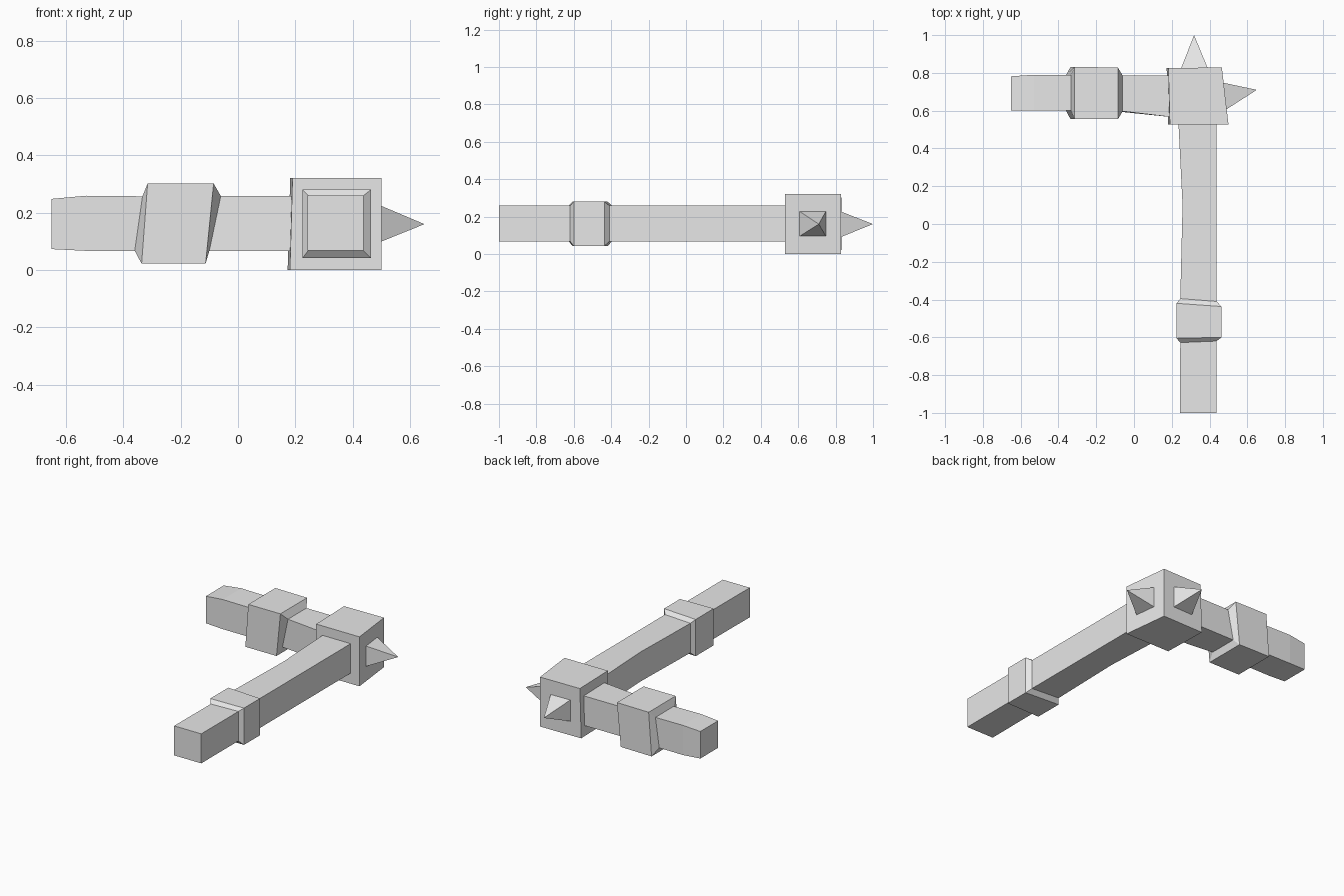
import bpy
import bmesh

cube = bpy.data.objects.get("Cube")
if cube:
    bpy.data.objects.remove(cube, do_unlink=True)

# One plain grey for every part
grey = bpy.data.materials.new("light grey")
grey.use_nodes = True
grey.diffuse_color = (0.8, 0.8, 0.8, 1)
grey.node_tree.nodes["Principled BSDF"].inputs["Base Color"].default_value = (0.8, 0.8, 0.8, 1)


def loft(name, rings, tip=None):
    """Skin four-cornered rings, closing the far end with a cap or a point."""
    bm = bmesh.new()
    loops = [[bm.verts.new(p) for p in ring] for ring in rings]
    bm.faces.new(loops[0])
    for a, b in zip(loops, loops[1:]):
        for i in range(4):
            j = (i + 1) % 4
            bm.faces.new((a[i], a[j], b[j], b[i]))
    last = loops[-1]
    if tip:
        point = bm.verts.new(tip)
        for i in range(4):
            bm.faces.new((last[i], last[(i + 1) % 4], point))
    else:
        bm.faces.new(last)
    bmesh.ops.recalc_face_normals(bm, faces=bm.faces)
    mesh = bpy.data.meshes.new(name)
    bm.to_mesh(mesh)
    bm.free()
    mesh.materials.append(grey)
    obj = bpy.data.objects.new(name, mesh)
    bpy.context.collection.objects.link(obj)
    return obj


def arm_ring(low, high, y0, y1, z0, z1):
    """Section across x, leaning from low (bottom) to high (top)."""
    return [(low, y0, z0), (low, y1, z0), (high, y1, z1), (high, y0, z1)]


def handle_ring(left, right, x0, x1, z0=0.068, z1=0.259):
    """Section across y, skewed between its two sides."""
    return [(x0, left, z0), (x1, right, z0), (x1, right, z1), (x0, left, z1)]


# Handle with its raised collar
loft("handle", [
    handle_ring(-1, -1, 0.243, 0.437),
    handle_ring(-0.628, -0.62, 0.245, 0.437),
    handle_ring(-0.605, -0.6, 0.225, 0.463, 0.042, 0.28),
    handle_ring(-0.42, -0.437, 0.225, 0.463, 0.042, 0.28),
    handle_ring(-0.395, -0.41, 0.245, 0.437),
    handle_ring(0.1, 0.1, 0.257, 0.437),
    handle_ring(0.54, 0.54, 0.235, 0.437),
])

# Side arm with its leaning collar
loft("side_arm", [
    arm_ring(-0.65, -0.65, 0.6, 0.782, 0.073, 0.248),
    arm_ring(-0.53, -0.53, 0.6, 0.79, 0.067, 0.259),
    arm_ring(-0.36, -0.333, 0.6, 0.788, 0.067, 0.257),
    arm_ring(-0.336, -0.315, 0.555, 0.832, 0.022, 0.302),
    arm_ring(-0.113, -0.085, 0.555, 0.828, 0.022, 0.302),
    arm_ring(-0.1, -0.06, 0.597, 0.786, 0.067, 0.258),
    arm_ring(0.19, 0.19, 0.567, 0.786, 0.067, 0.258),
])

# Head block, with its outer side slanted
loft("head_block", [
    [(left, 0.528, z), (0.5, 0.528, z), (0.465, 0.829, z), (left - 0.008, 0.825, z)]
    for left, z in ((0.181, 0), (0.19, 0.32))
])

# Pyramid spikes on the back and outer side of the head
loft("back_spike", [
    [(0.25, 0.826, 0.09), (0.39, 0.826, 0.09), (0.39, 0.826, 0.228), (0.25, 0.826, 0.228)],
], tip=(0.318, 1, 0.16))
loft("side_spike", [
    [(0.489, 0.607, 0.095), (0.472, 0.748, 0.095), (0.472, 0.748, 0.228), (0.489, 0.607, 0.228)],
], tip=(0.65, 0.71, 0.16))
